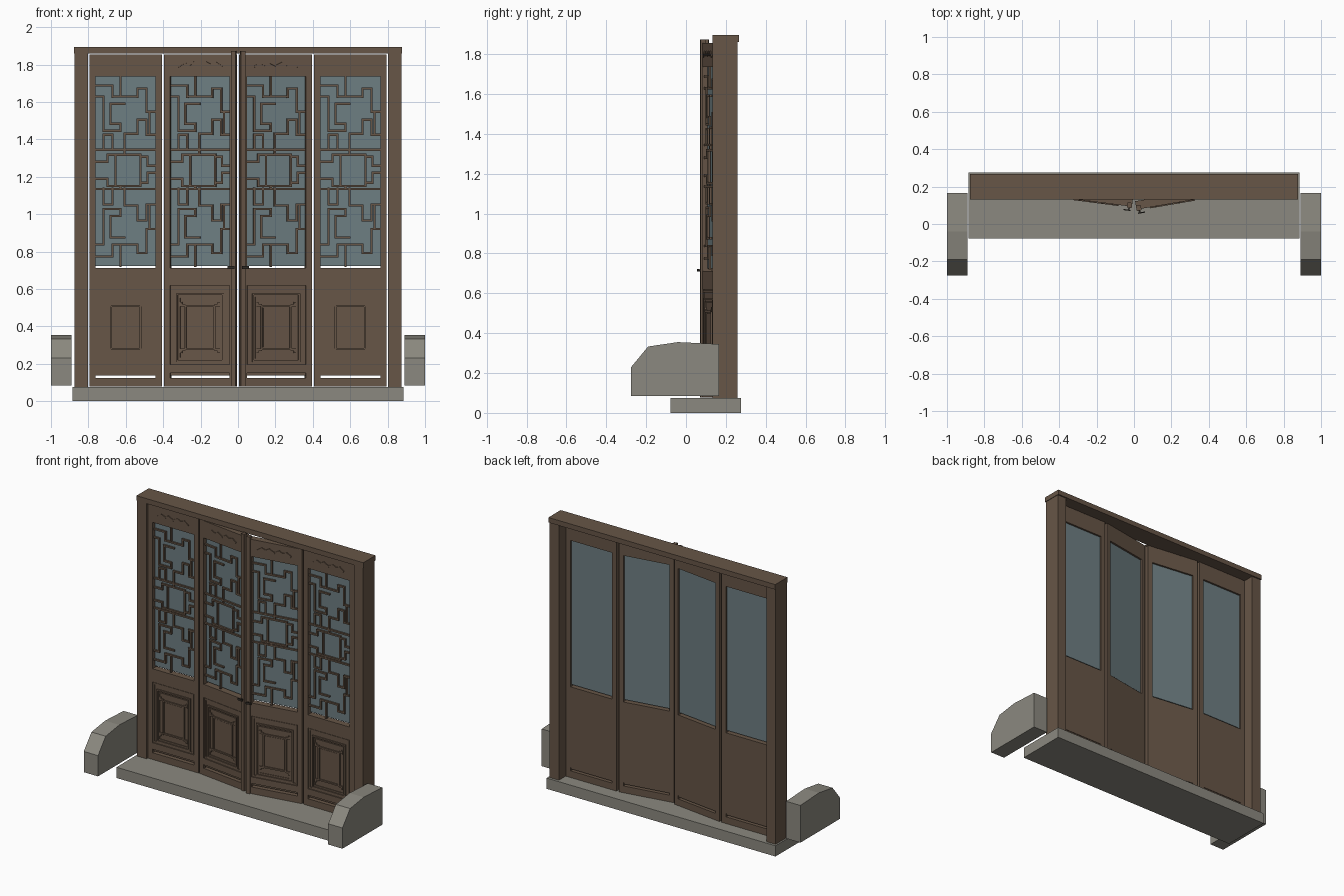
import bpy, bmesh
from math import atan2, hypot
from mathutils import Matrix

if "Cube" in bpy.data.objects:
    bpy.data.objects.remove(bpy.data.objects["Cube"], do_unlink=True)


def material(name, r, g, b):
    m = bpy.data.materials.new(name)
    m.use_nodes = True
    m.diffuse_color = (r, g, b, 1)
    bsdf = m.node_tree.nodes["Principled BSDF"]
    bsdf.inputs["Base Color"].default_value = (r, g, b, 1)
    bsdf.inputs["Roughness"].default_value = 0.8
    return m


WOOD = material("brown wood", 0.135, 0.092, 0.063)
STONE = material("grey stone", 0.26, 0.25, 0.215)
GLASS = material("blue grey glass", 0.155, 0.21, 0.225)
IRON = material("dark iron", 0.03, 0.025, 0.02)


def finish(bm, name, mat, place=None):
    bmesh.ops.recalc_face_normals(bm, faces=bm.faces)
    me = bpy.data.meshes.new(name)
    bm.to_mesh(me)
    bm.free()
    me.materials.append(mat)
    ob = bpy.data.objects.new(name, me)
    if place:
        ob.matrix_world = place
    bpy.context.collection.objects.link(ob)
    return ob


def box(bm, x0, x1, y0, y1, z0, z1, turn=None):
    mid = Matrix.Translation(((x0 + x1) / 2, (y0 + y1) / 2, (z0 + z1) / 2))
    size = Matrix.Diagonal((x1 - x0, y1 - y0, z1 - z0, 1))
    bmesh.ops.create_cube(bm, size=1, matrix=(turn or Matrix()) @ mid @ size)


def ring(bm, half, z0, z1, t, y0, y1):
    """Rectangular moulding centred on x = 0."""
    for s in (-1, 1):
        edge = sorted((s * half, s * (half - t)))
        box(bm, *edge, y0, y1, z0, z1)
    for z in (z0, z1 - t):
        box(bm, t - half, half - t, y0, y1, z, z + t)


def bar(bm, a, b, t, y0, y1):
    """Straight strip between two (x, z) points, with square ends."""
    dx, dz = b[0] - a[0], b[1] - a[1]
    turn = Matrix.Translation((a[0], 0, a[1])) @ Matrix.Rotation(-atan2(dz, dx), 4, 'Y')
    box(bm, -t / 2, hypot(dx, dz) + t / 2, y0, y1, -t / 2, t / 2, turn)


# Stone step and the two bevelled side blocks
bm = bmesh.new()
box(bm, -0.885, 0.885, -0.078, 0.276, 0, 0.075)
finish(bm, "stone_step", STONE)

PROFILE = [(-0.275, 0.085), (-0.275, 0.23), (-0.19, 0.333),
           (-0.04, 0.355), (0.165, 0.345), (0.165, 0.085)]
for side, x in (("right", -1.0), ("left", 0.89)):
    bm = bmesh.new()
    face = bm.faces.new([bm.verts.new((x, y, z)) for y, z in PROFILE])
    new = bmesh.ops.extrude_face_region(bm, geom=[face])["geom"]
    bmesh.ops.translate(bm, vec=(0.11, 0, 0),
                        verts=[v for v in new if isinstance(v, bmesh.types.BMVert)])
    finish(bm, side + "_stone_block", STONE)

# Outer door frame
bm = bmesh.new()
box(bm, -0.877, 0.877, 0.132, 0.267, 1.86, 1.895)
for s in (-1, 1):
    box(bm, *sorted((s * 0.873, s * 0.802)), 0.134, 0.258, 0.075, 1.86)
finish(bm, "door_frame", WOOD)

# Lattice paths: start point, then alternating horizontal and vertical moves
END_PATHS = [
    (0, 9, 17, 20, 25, 0),
    (0, 20, 8, 54, 25, 47, 15, 27, 29),
    (25, 20, 42, 12, 51, 35, 60),
    (60, 58, 51, 43, 42, 57, 29, 73),
    (8, 73, 8, 58, 17, 73),
    (54, 35, 54, 58),
]
MIDDLE_PATHS = [
    (0, 73, 60), (0, 112, 60),
    (20, 78, 45, 109, 20, 78),
    (0, 85, 12, 78, 20), (0, 102, 12, 109, 20),
    (45, 80, 52, 89, 60), (45, 106, 52, 96, 60),
    (29, 73, 29, 78), (25, 109, 25, 112),
]
UNIT, TOP, LOW = 0.00535, 1.735, 0.72


def trace(bm, path, flip=False):
    u, v = path[:2]
    pts = [(u, v)]
    for i, value in enumerate(path[2:]):
        u, v = (value, v) if i % 2 == 0 else (u, value)
        pts.append((u, v))
    pts = [((u - 30) * UNIT, TOP - (189 - v * 1.055 if flip else v) * UNIT) for u, v in pts]
    for a, b in zip(pts, pts[1:]):
        if a != b:
            bar(bm, a, b, 0.011, 0.008, 0.02)


HALF, WIN, DEEP = 0.194, 0.16, 0.045


def door(name, place, free_edge=0):
    # Stiles, rails and lower slab
    bm = bmesh.new()
    for s in (-1, 1):
        box(bm, *sorted((s * WIN, s * HALF)), 0, DEEP, 0.078, 1.855)
    for z0, z1 in ((0.078, 0.125), (0.15, 0.195), (0.62, 0.712), (TOP, 1.855)):
        box(bm, -WIN, WIN, 0, DEEP, z0, z1)
    box(bm, -WIN, WIN, 0.008, DEEP - 0.004, 0.137, 0.15)
    box(bm, -WIN, WIN, 0.008, DEEP, 0.195, 0.62)
    finish(bm, name + "_frame", WOOD, place)

    # Raised mouldings on the lower panel
    bm = bmesh.new()
    ring(bm, WIN - 0.003, 0.198, 0.617, 0.012, 0.002, 0.01)
    ring(bm, 0.13, 0.21, 0.577, 0.01, 0.0, 0.01)
    ring(bm, 0.113, 0.228, 0.558, 0.006, 0.003, 0.01)
    ring(bm, 0.084, 0.275, 0.513, 0.01, -0.001, 0.01)
    box(bm, -0.07, 0.07, 0.004, 0.01, 0.289, 0.499)
    for s in (-1, 1):
        for z, out in ((0.275, -1), (0.513, 1)):
            bar(bm, (s * 0.084, z), (s * 0.102, z), 0.012, 0.0, 0.01)
            bar(bm, (s * 0.102, z), (s * 0.102, z + out * 0.012), 0.012, 0.0, 0.01)
    finish(bm, name + "_panel_moulding", WOOD, place)

    # Wavy carving on the top rail
    bm = bmesh.new()
    half_wave = [(0, 1.793), (0.035, 1.81), (0.06, 1.797), (0.088, 1.808), (0.115, 1.79)]
    for s in (-1, 1):
        pts = [(s * x, z) for x, z in half_wave]
        for a, b in zip(pts, pts[1:]):
            bar(bm, a, b, 0.009, -0.006, 0.002)
    finish(bm, name + "_carving", WOOD, place)

    # Window glass and lattice
    bm = bmesh.new()
    box(bm, -WIN, WIN, 0.026, 0.032, LOW + 0.004, TOP)
    finish(bm, name + "_glass", GLASS, place)
    bm = bmesh.new()
    for path in END_PATHS:
        trace(bm, path)
        trace(bm, path, flip=True)
    for path in MIDDLE_PATHS:
        trace(bm, path)
    finish(bm, name + "_lattice", WOOD, place)

    # Meeting strip and handle on the free edge of the opening leaves
    if free_edge:
        e = free_edge
        bm = bmesh.new()
        box(bm, *sorted((e * 0.168, e * HALF)), -0.008, 0.02, 0.078, 1.873)
        finish(bm, name + "_meeting_strip", WOOD, place)
        bm = bmesh.new()
        box(bm, *sorted((e * 0.176, e * 0.184)), -0.02, -0.007, 0.71, 0.72)
        box(bm, *sorted((e * 0.152, e * 0.19)), -0.024, -0.018, 0.708, 0.722)
        finish(bm, name + "_handle", IRON, place)


# Two fixed outer leaves, two inner leaves swung slightly forward
FRONT = 0.143
for s, side, angle in ((-1, "right", -0.13), (1, "left", 0.17)):
    door(side + "_outer_door", Matrix.Translation((s * 0.601, FRONT, 0)))
    swing = (Matrix.Translation((s * 0.396, FRONT, 0)) @ Matrix.Rotation(angle, 4, 'Z')
             @ Matrix.Translation((-s * HALF, 0, 0)))
    door(side + "_inner_door", swing, -s)
